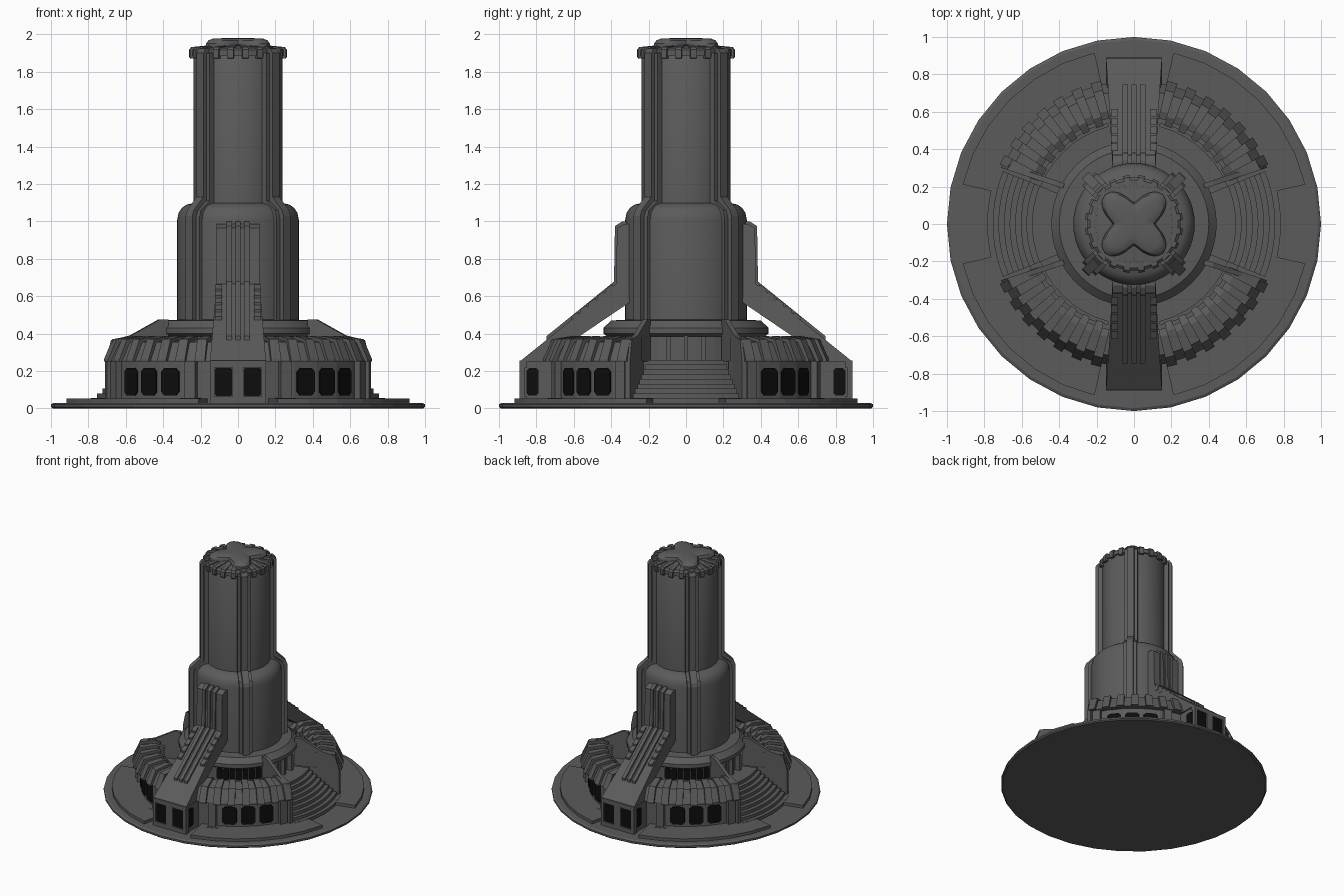
import bpy, bmesh, math
from math import sin, cos, radians

if "Cube" in bpy.data.objects:
    bpy.data.objects.remove(bpy.data.objects["Cube"])


def material(name, rgb):
    m = bpy.data.materials.new(name)
    m.diffuse_color = (*rgb, 1)
    m.use_nodes = True
    m.node_tree.nodes["Principled BSDF"].inputs["Base Color"].default_value = m.diffuse_color
    return m


GREY = material("concrete_grey", (0.105, 0.105, 0.105))
BLACK = material("window_black", (0.004, 0.004, 0.004))


def make(name, parts, mat=GREY, mirror=None, smooth=False, wrap=False):
    """Each part is a list of cross-sections lofted into one closed solid."""
    bm = bmesh.new()
    for secs in parts:
        rings = [[bm.verts.new(p) for p in s] for s in secs]
        n = len(rings[0])
        pairs = list(zip(rings, rings[1:]))
        if wrap:
            pairs.append((rings[-1], rings[0]))
        for a, b in pairs:
            for i in range(n):
                j = (i + 1) % n
                bm.faces.new((a[i], a[j], b[j], b[i]))
        if not wrap:
            bm.faces.new(rings[0])
            bm.faces.new(rings[-1])
    bmesh.ops.recalc_face_normals(bm, faces=bm.faces)
    me = bpy.data.meshes.new(name)
    bm.to_mesh(me)
    bm.free()
    me.materials.append(mat)
    ob = bpy.data.objects.new(name, me)
    bpy.context.collection.objects.link(ob)
    if mirror:
        mod = ob.modifiers.new("mirror", 'MIRROR')
        mod.use_axis = ('x' in mirror, 'y' in mirror, False)
        mod.use_mirror_merge = False
    if smooth:
        bpy.ops.object.select_all(action='DESELECT')
        ob.select_set(True)
        bpy.context.view_layer.objects.active = ob
        bpy.ops.object.shade_smooth_by_angle(angle=radians(30))
    return ob


def pt(r, t, z, a):
    """Radial distance r, sideways offset t, height z, at angle a (degrees from +x)."""
    c, s = cos(radians(a)), sin(radians(a))
    return (r * c - t * s, r * s + t * c, z)


def sector(profile, angles):
    return [[pt(r, 0, z, a) for r, z in profile] for a in angles]


def span(a, b, n):
    return [a + (b - a) * i / n for i in range(n + 1)]


def lathe(profile, n):
    """Solid of revolution, as stacked horizontal rings."""
    return [[pt(r, 0, z, 360 * i / n) for i in range(n)] for r, z in profile]


def fin(profile, width, a):
    return [[pt(r, t, z, a) for r, z in profile] for t in (-width / 2, width / 2)]


def block(r0, r1, z0, z1):
    return [(r0, z0), (r1, z0), (r1, z1), (r0, z1)]


def window(r, w, z0, z1, a, t0=0, cut=0.018, d=0.007):
    """Thin plate with clipped corners facing outwards at angle a."""
    h = w / 2
    out = [(-h, z0 + cut), (-h + cut, z0), (h - cut, z0), (h, z0 + cut),
           (h, z1 - cut), (h - cut, z1), (-h + cut, z1), (-h, z1 - cut)]
    return [[pt(q, t0 + t, z, a) for t, z in out] for q in (r - 0.002, r + d)]


# Ground disc and raised pads
make("base_disc", [lathe([(0.99, 0), (1, 0.008), (1, 0.022), (0.985, 0.03)], 32)])
make("base_pads", [sector(block(0.6, 0.94, 0.025, 0.053), span(13, 77, 6))], mirror='xy')

# Courtyard floor, drum and collar round the tower
make("courtyard_floor", [lathe([(0.54, 0.02), (0.54, 0.25)], 48)])
make("drum", [lathe([(0.4, 0.24), (0.4, 0.4)], 48)])
make("drum_windows", [window(0.4, 0.045, 0.285, 0.375, a, cut=0.008)
                      for a in span(33, 75, 6)], BLACK, 'xy')
make("collar", [lathe([(0.42, 0.385), (0.442, 0.4), (0.442, 0.43), (0.4, 0.47),
                       (0.31, 0.475)], 48)], smooth=True)
make("door_frame", [fin(block(0.38, 0.43, 0.25, 0.39), 0.02, 0)]
     + [[[pt(r, t, z, 0) for r, z in block(0.38, 0.43, 0.25, 0.385)] for t in (e, e + 0.025)]
        for e in (-0.105, 0.08)], mirror='x')

# Tower shaft with rounded shoulder
make("tower", [lathe([(0.325, 0.45), (0.325, 1.01), (0.318, 1.045), (0.3, 1.072),
                      (0.275, 1.09), (0.238, 1.098), (0.238, 1.9), (0.225, 1.925),
                      (0.14, 1.94)], 48)], smooth=True)
make("tower_fins", [fin([(0.2, 0.46), (0.37, 0.46), (0.37, 1.03), (0.36, 1.06), (0.288, 1.13),
                         (0.288, 1.9), (0.27, 1.925), (0.2, 1.93)], 0.052, 45),
                    fin([(0.2, 0.46), (0.342, 0.46), (0.342, 1.02), (0.33, 1.06),
                         (0.265, 1.11), (0.265, 1.9), (0.2, 1.91)], 0.1, 45)], mirror='xy')

# Crown: rim, ribs and four-pointed cap
make("crown_rim", [lathe([(0.235, 1.885), (0.25, 1.885), (0.25, 1.915), (0.235, 1.928)], 48)])
make("crown_ribs", [fin([(0.12, 1.87), (0.257, 1.87), (0.262, 1.88), (0.262, 1.918),
                         (0.25, 1.932), (0.12, 1.945)], 0.034, 9 + 18 * i) for i in range(20)])
star = [(a, 0.115 + 0.105 * abs(sin(radians(2 * a))) ** 1.6) for a in span(0, 351, 39)]
make("star_cap", [[[pt(r * k, 0, z, a) for a, r in star] for z, k in
                   ((1.92, 1), (1.95, 1), (1.968, 0.92), (1.977, 0.78), (1.98, 0.4))]],
     smooth=True)

# Four curved side buildings: wall, windows, pillars, tiled roof
facets = [24, 32.5, 43.5, 54.5, 65.5, 80]
make("side_walls", [sector(block(0.56, 0.725, 0.03, 0.255), facets)], mirror='xy')
flat = 0.725 * cos(radians(5.5))
make("side_windows", [window(flat, 0.108, 0.07, 0.215, a) for a in (38, 49, 60)],
     BLACK, 'xy')
make("wall_pillars", [fin(block(0.6, 0.755, 0.03, 0.25), 0.06, a) for a in (28, 70)]
     + [fin(block(0.6, 0.77, 0.03, 0.055), 0.1, 70)], mirror='xy')
high = [(0.58, 0.26), (0.785, 0.25), (0.785, 0.262), (0.735, 0.37), (0.62, 0.388), (0.58, 0.375)]
low = [(0.55, 0.26), (0.765, 0.25), (0.765, 0.26), (0.715, 0.355), (0.6, 0.37), (0.55, 0.345)]
tiles = span(24, 81, 14)
make("roof_tiles", [sector(low if i % 2 else high, tiles[i:i + 2]) for i in range(14)],
     mirror='xy')

# Stairs on left and right, with flanking walls
make("stairs", [sector(block(0.38, 0.785 - 0.03 * i, 0.02, 0.055 + 0.0255 * i), span(-22, 22, 10))
                for i in range(9)], mirror='x')
flank = [(0.0, 0.03), (0.0, 0.475), (0.05, 0.475), (0.21, 0.39), (0.315, 0.365),
         (0.348, 0.25), (0.348, 0.03)]
fa = math.atan2(0.11, 0.33)
make("stair_flanks", [[[(0.38 + s * cos(fa) - t * sin(fa), 0.19 + s * sin(fa) + t * cos(fa), z)
                        for s, z in flank] for t in (0, 0.028)]], mirror='xy')

# Front and back gatehouses
def bar(profile, x0, x1):
    return [[(x, y, z) for y, z in profile] for x in (x0, x1)]


make("gatehouse", [bar(block(-0.875, -0.5, 0.03, 0.255), -0.14, 0.14),
                   bar(block(-0.89, -0.85, 0.03, 0.25), -0.03, 0.03),
                   bar(block(-0.89, -0.85, 0.22, 0.255), -0.15, 0.15),
                   bar(block(-0.89, -0.85, 0.03, 0.065), -0.15, 0.15)]
     + [bar(block(-0.89, -0.86, 0.03, 0.25), e, e + 0.025) for e in (-0.15, 0.125)], mirror='y')
make("gatehouse_windows", [window(0.875, 0.09, 0.066, 0.218, -90, 0.077, 0.008)], BLACK, 'xy')
make("gatehouse_side_windows", [window(0.14, 0.065, 0.07, 0.215, 0, -0.82, 0.012)],
     BLACK, 'xy')

# Sloping buttress rising to the tower, tapering upwards
ramp = [(-0.89, 0.25), (-0.375, 0.665), (-0.368, 0.965), (-0.33, 0.985), (-0.29, 0.985),
        (-0.29, 0.575), (-0.6, 0.365), (-0.6, 0.25)]
half = lambda z: 0.15 - 0.035 * min(1, max(0, (z - 0.25) / 0.2))
make("buttress", [[[(s * half(z), y, z) for y, z in ramp] for s in (-1, 1)]], mirror='y')
rail = [(-0.745, 0.36), (-0.745, 0.387), (-0.385, 0.678), (-0.38, 0.975), (-0.34, 1.0),
        (-0.3, 1.0), (-0.3, 0.65), (-0.36, 0.64)]
make("buttress_rails", [bar(rail, x - 0.014, x + 0.014) for x in (-0.047, 0, 0.047)],
     mirror='y')

# Stepped blocks along the buttress edges
steps = []
for i in range(5):
    y, z = -0.61 + 0.046 * i, 0.4755 + 0.037 * i
    steps.append(bar([(y, z - 0.02), (y - 0.004, z + 0.016), (y + 0.036, z + 0.04),
                      (y + 0.036, z - 0.02)], 0.085, 0.122))
make("buttress_edge_steps", steps, mirror='xy')
